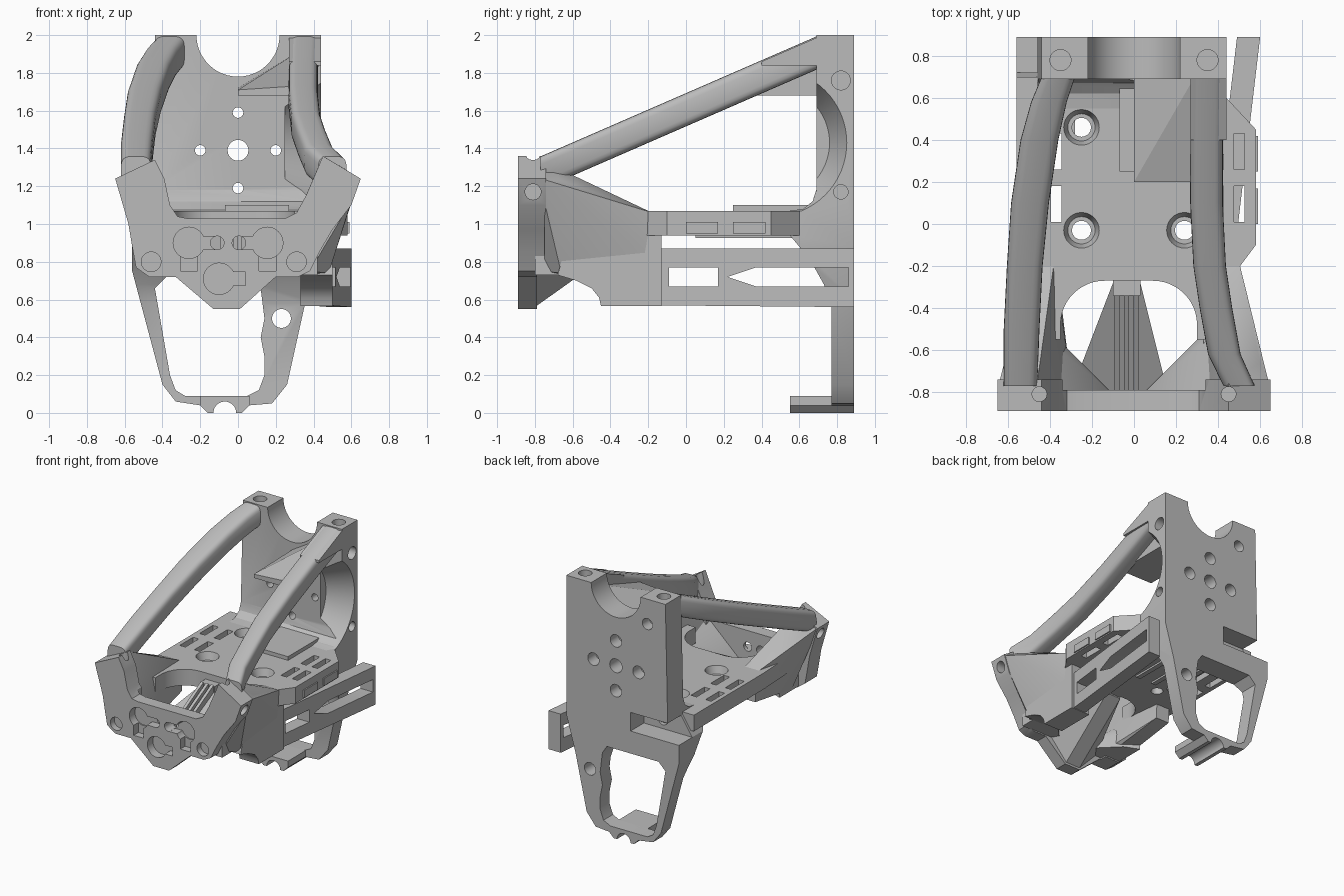
import bpy, bmesh
from math import sin, cos, pi, radians

old = bpy.data.objects.get("Cube")
if old:
    bpy.data.objects.remove(old, do_unlink=True)

grey = bpy.data.materials.new("plain grey")
grey.use_nodes = True
grey.diffuse_color = (0.5, 0.5, 0.5, 1)
grey.node_tree.nodes["Principled BSDF"].inputs["Base Color"].default_value = (0.5, 0.5, 0.5, 1)


def finish(name, bm):
    bmesh.ops.recalc_face_normals(bm, faces=bm.faces)
    me = bpy.data.meshes.new(name)
    bm.to_mesh(me)
    bm.free()
    me.materials.append(grey)
    ob = bpy.data.objects.new(name, me)
    bpy.context.scene.collection.objects.link(ob)
    return ob


def place(axis, a, b, t):
    """Put a 2D profile point at depth t along an axis."""
    return {"x": (t, a, b), "y": (a, t, b), "z": (a, b, t)}[axis]


def loft(name, rings):
    bm = bmesh.new()
    rows = [[bm.verts.new(p) for p in ring] for ring in rings]
    n = len(rows[0])
    for r, s in zip(rows, rows[1:]):
        for i in range(n):
            bm.faces.new((r[i], r[(i + 1) % n], s[(i + 1) % n], s[i]))
    bm.faces.new(rows[0][::-1])
    bm.faces.new(rows[-1])
    return finish(name, bm)


def prism(name, axis, pts, t0, t1):
    return loft(name, [[place(axis, a, b, t) for a, b in pts] for t in (t0, t1)])


def box(name, x, y, z):
    return prism(name, "z", [(x[0], y[0]), (x[1], y[0]), (x[1], y[1]), (x[0], y[1])], *z)


def rod(name, axis, a, b, r, t0, t1, r2=None, n=32):
    rings = [[place(axis, a + q * cos(2 * pi * i / n), b + q * sin(2 * pi * i / n), t)
              for i in range(n)] for t, q in ((t0, r), (t1, r2 or r))]
    return loft(name, rings)


def hull(name, pts):
    bm = bmesh.new()
    for p in pts:
        bm.verts.new(p)
    bmesh.ops.convex_hull(bm, input=bm.verts)
    bmesh.ops.delete(bm, geom=[v for v in bm.verts if not v.link_faces], context="VERTS")
    return finish(name, bm)


def combine(ob, tools, op="DIFFERENCE"):
    for tool in tools:
        mod = ob.modifiers.new("cut", "BOOLEAN")
        mod.operation, mod.solver, mod.object = op, "EXACT", tool
        with bpy.context.temp_override(object=ob, active_object=ob):
            bpy.ops.object.modifier_apply(modifier=mod.name)
        bpy.data.objects.remove(tool, do_unlink=True)
    return ob


# Back plate with its lower loop; a round scoop hollows its left side
outline = [(-.44, 2), (-.46, 1.05), (-.56, .9), (-.56, .75), (-.4, .15), (-.33, .06), (-.2, .04),
           (-.16, 0), (.02, 0), (.06, .04), (.18, .05), (.26, .15), (.36, .6), (.44, .88), (.44, 2)]
plate = prism("back_plate", "y", outline, .5, .89)
side = [(.95, -.1), (.77, -.1), (.77, .58), (.73, .68), (.68, .77), (.6, .88), (.55, .94),
        (.55, 1.07), (.62, 1.08), (.67, 1.12), (.69, 1.18), (.69, 2.1), (.95, 2.1)]
combine(plate, [prism("side_shape", "x", side, -1, 1)], "INTERSECT")
window = [(-.44, .66), (-.36, .2), (-.33, .12), (-.28, .09), (.05, .09), (.11, .12), (.14, .2),
          (.14, .3), (.12, .4), (.14, .5), (.12, .66), (.08, .72), (-.38, .72)]
cuts = [rod("top_notch", "y", 0, 2, .22, .3, 1, n=48),
        prism("loop_window", "y", window, .3, 1),
        rod("side_scoop", "x", .46, 1.43, .3, .25, .5, .42, n=64),
        rod("centre_hole", "y", 0, 1.39, .055, .3, 1),
        rod("loop_hole", "y", .23, .5, .05, .3, 1),
        rod("blind_hole", "y", -.28, 1.8, .045, .8, 1),
        box("corner_pocket", (-.7, -.13), (.72, 1), (.9, 1.05)),
        rod("pocket_hole", "y", -.3, .97, .04, .62, 1)]
for x, z in ((.2, 1.39), (-.2, 1.39), (0, 1.59), (0, 1.19)):
    cuts += [rod("screw_hole", "y", x, z, .028, .3, 1), rod("screw_sink", "y", x, z, .05, .79, 1)]
for s in (-1, 1):
    cuts.append(rod("top_hole", "z", s * .35, .78, .05, 1.9, 2.1))
for z, r in ((1.76, .05), (1.17, .038)):
    cuts.append(rod("side_hole", "x", .82, z, r, .36, .7))
cuts.append(rod("foot_channel", "y", -.07, 0, .06, .4, .95))
combine(plate, cuts)

# Foot under the loop
foot = [(-.2, .09), (-.2, .04), (-.16, 0), (.02, 0), (.06, .04), (.06, .09)]
combine(prism("foot", "y", foot, .55, .8), [rod("foot_channel", "y", -.07, 0, .06, .4, .95)])

# Floor with arched front opening, screw holes and strap slots
floor = prism("floor", "z", [(-.54, -.55), (.52, -.55), (.49, -.22), (.58, -.1), (.58, .45), (.44, .6),
                             (.44, .7), (-.56, .7), (-.56, -.2)], .94, 1.07)
cuts = [rod("arch", "z", x, -.48, .21, .8, 1.2, n=48) for x in (-.14, .09)]
cuts += [box("arch_middle", (-.14, .09), (-.7, -.27), (.8, 1.2)),
         box("arch_front", (-.35, .3), (-.7, -.48), (.8, 1.2))]
for x, y in ((-.25, .46), (-.25, -.03), (.24, -.03)):
    cuts += [rod("floor_hole", "z", x, y, .045, .8, 1.2), rod("floor_sink", "z", x, y, .065, 1.01, 1.08, .088)]
for x in (-.5, -.37, .4, .5):
    for y in (.0, .25):
        cuts.append(box("slot", (x - .025, x + .025), (y + .01, y + .18), (.8, 1.2)))
combine(floor, cuts)
box("floor_pad", (-.07, .27), (.25, .7), (1.06, 1.1))
for y in (0, .25):
    box("edge_clip", (.57, .59), (y, y + .17), (.95, 1.01))
for x in (-.3, -.15, 0, .15, .3):
    box("floor_rib", (x - .02, x + .02), (.05, .6), (.925, .95))

# Front plate, thick at both wing tips, with round holes and keyholes
half_left = [(-.07, .55), (-.13, .55), (-.33, .72), (-.47, .72), (-.54, .77), (-.56, .88),
             (-.58, 1.0), (-.65, 1.24), (-.44, 1.34), (-.39, 1.24), (-.36, 1.1), (-.32, 1.04), (-.27, 1.03)]
half_right = [(.25, 1.03), (.31, 1.06), (.36, 1.15), (.45, 1.36), (.65, 1.24), (.6, 1.1), (.5, .97),
              (.43, .85), (.38, .75), (.32, .72), (.2, .72), (.01, .55)]
front = prism("front_plate", "y", half_left + half_right, -.89, -.74)
cuts = [box("thin_middle", (-.34, .34), (-.79, -.5), (.4, 1.4))]
cuts += [rod("bolt_hole", "y", x, .8, .052, -1, -.84) for x in (-.46, .31)]
for x, z, dx in ((-.26, .9, .1), (.155, .9, -.1), (-.1, .71, .1)):
    cuts += [rod("key_hole", "y", x, z, .083, -1, -.82),
             box("key_slot", sorted((x, x + 1.4 * dx)), (-1, -.82), (z - .035, z + .035))]
for x in (-.26, .155):
    cuts += [rod("key_end", "y", x + (.15 if x < 0 else -.15), .9, .036, -1, -.7),
             box("key_tab", (x - .045, x + .045), (-1, -.83), (.75, .84))]
for s in (-1, 1):
    cuts += [rod("wing_hole", "x", -.81, 1.17, .042, *sorted((s * .52, s * .8))),
             rod("arm_hole", "z", s * .45, -.81, .035, 1.2, 1.5)]
combine(front, cuts)

# Wings joining the front plate to the floor
near = [(.3, .74), (.38, .75), (.5, .98), (.6, 1.12), (.64, 1.235), (.46, 1.33), (.38, 1.12)]
mid = [(.34, .73), (.48, .74), (.6, 1.23), (.46, 1.26)]
far = [(.37, .82), (.49, .82), (.5, 1.06), (.38, 1.06)]
for s, name in ((1, "left_wing"), (-1, "right_wing")):
    hull(name, [(s * x, y, z) for ring, y in ((near, -.75), (mid, -.66), (far, -.18)) for x, z in ring])
    # Sloped corner fill between the wing and the front plate
    shift = -.06 if s < 0 else 0
    corner = [(.05, -.8, .76), (.3, -.55, .85), (.42, -.5, 1.0), (.42, -.8, 1.1)]
    hull(name + "_corner", [(s * x + shift, y, h) for x, y, z in corner for h in (z, .73)])

# Lower side body that carries the rail
prism("lower_body", "x", [(-.68, .73), (-.58, .7), (-.5, .66), (-.46, .61), (-.45, .565),
                          (-.13, .565), (-.13, .94), (-.62, .94)], .33, .5)

# Slanted side rail with two windows
rail = prism("side_rail", "x", [(-.2, .57), (.89, .56), (.89, .87), (-.2, .87)], 0, .11)
arrow = [(.22, .72), (.37, .77), (.86, .77), (.86, .67), (.37, .67)]
combine(rail, [box("rail_window", (-1, 1), (-.09, .17), (.67, .77)),
               prism("rail_arrow", "x", arrow, -1, 1)])
for v in rail.data.vertices:
    v.co.x += .37 + .118 * (v.co.y + .13)

# Tapered trough running from the low front up to the floor
trough = [(x, -.8, z) for x, z in ((-.3, .74), (.16, .74), (-.13, .56), (.0, .56))]
hull("trough", trough + [(x, -.28, z) for x in (-.1, .03) for z in (.93, 1.0)])
for x in (-.08, -.035, .01):
    hull("trough_rib", [(x + d, y, z + h) for d in (-.012, .012) for h in (0, .06)
                        for y, z in ((-.8, .72), (-.34, .97))])
box("trough_bridge", (-.1, .03), (-.34, -.25), (.94, 1.02))


# Long arms from the wings to the top of the back plate
def arm(name, path):
    rings = []
    for x, y, width in path:
        zc = 1.33 + (y + .85) * .435 - .095
        ring = []
        for i in range(24):
            c, s = cos(2 * pi * i / 24), sin(2 * pi * i / 24)
            ring.append((x + width / 2 * abs(c) ** .5 * (1 if c > 0 else -1), y,
                         zc + .088 * abs(s) ** .5 * (1 if s > 0 else -1)))
        rings.append(ring)
    return loft(name, rings)


arm("right_arm", [(-.54, -.77, .16), (-.535, -.5, .17), (-.52, -.2, .17), (-.495, .1, .18),
                  (-.45, .4, .18), (-.405, .58, .17), (-.36, .7, .16)])
arm("left_arm", [(.5, -.77, .15), (.43, -.62, .155), (.39, -.4, .155), (.36, -.2, .155),
                 (.345, .1, .155), (.345, .4, .155), (.35, .7, .155)])
hull("arm_block", [(x, y, z) for x in (.27, .44) for y, z in ((.4, 1.86), (.4, 1.84), (.7, 1.84), (.7, 1.99))])

# Sloped gusset between the arm and the back plate
hull("gusset", [(x, y, 1.68) for x in (0, .3) for y in (.2, .72)]
     + [(0, .2, 1.71), (.3, .2, 1.73), (0, .72, 1.72), (.3, .72, 1.9)])

# Smooth curved walls, keep edges crisp
for ob in bpy.context.scene.objects:
    ob.select_set(ob.type == "MESH")
bpy.context.view_layer.objects.active = plate
bpy.ops.object.shade_smooth_by_angle(angle=radians(30))
